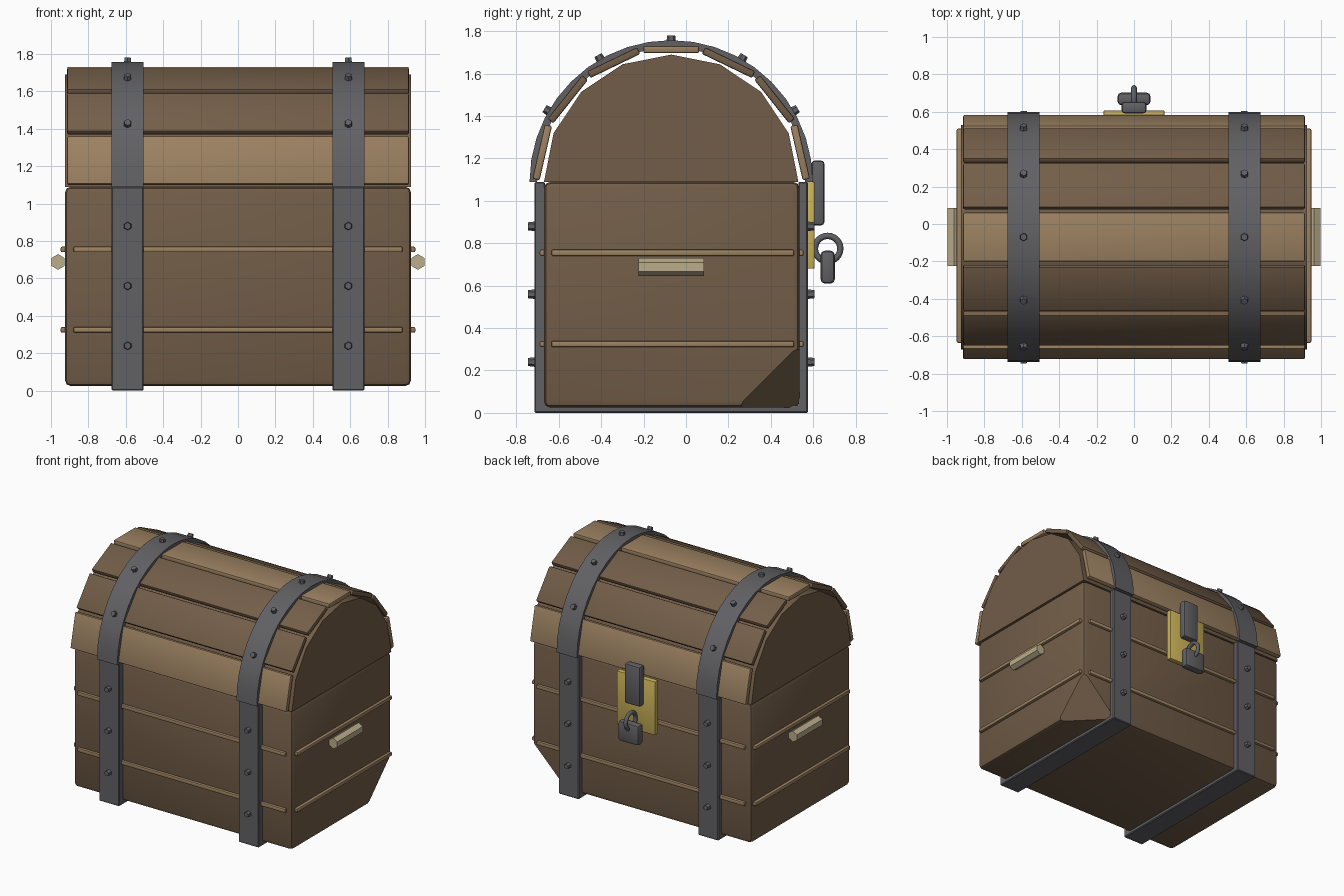
import bpy, bmesh, math
from mathutils import Vector, Matrix

if "Cube" in bpy.data.objects:
    bpy.data.objects.remove(bpy.data.objects["Cube"])

CY, TOP = -0.07, 1.09          # chest middle in y, height of the lid seam


def material(name, rgb):
    m = bpy.data.materials.new(name)
    m.diffuse_color = (*rgb, 1)
    m.use_nodes = True
    m.node_tree.nodes["Principled BSDF"].inputs["Base Color"].default_value = m.diffuse_color
    return m


DARK = material("dark_wood", (0.17, 0.11, 0.065))
LIGHT = material("light_wood", (0.33, 0.22, 0.12))
IRON = material("iron", (0.12, 0.12, 0.13))
BRASS = material("brass", (0.6, 0.45, 0.1))
GRIP = material("pale_grip", (0.5, 0.42, 0.26))


def finish(name, bm, mat):
    bmesh.ops.recalc_face_normals(bm, faces=bm.faces)
    me = bpy.data.meshes.new(name)
    bm.to_mesh(me)
    bm.free()
    ob = bpy.data.objects.new(name, me)
    bpy.context.collection.objects.link(ob)
    me.materials.append(mat)
    bpy.ops.object.select_all(action='DESELECT')
    ob.select_set(True)
    bpy.context.view_layer.objects.active = ob
    bpy.ops.object.shade_smooth_by_angle(angle=math.radians(35))
    return ob


def box_bm(lo, hi, bevel=0.0, rot=None):
    lo, hi = Vector(lo), Vector(hi)
    bm = bmesh.new()
    bmesh.ops.create_cube(bm, size=1, matrix=Matrix.Diagonal((*(hi - lo), 1)))
    if bevel:
        bmesh.ops.bevel(bm, geom=bm.edges[:], offset=bevel, segments=2,
                        profile=0.5, affect='EDGES')
    bm.transform(Matrix.Translation((lo + hi) / 2) @ (rot or Matrix()))
    return bm


def box(name, lo, hi, mat, bevel=0.0):
    return finish(name, box_bm(lo, hi, bevel), mat)


def extrude_x(name, profile, x0, x1, mat, bevel=0.0):
    """Closed (y, z) outline pushed along x."""
    bm = bmesh.new()
    face = bm.faces.new([bm.verts.new((x0, y, z)) for y, z in profile])
    new = bmesh.ops.extrude_face_region(bm, geom=[face])['geom']
    bmesh.ops.translate(bm, vec=(x1 - x0, 0, 0),
                        verts=[v for v in new if isinstance(v, bmesh.types.BMVert)])
    if bevel:
        bmesh.ops.bevel(bm, geom=bm.edges[:], offset=bevel, segments=1, affect='EDGES')
    return finish(name, bm, mat)


def arc(r, n):
    return [(CY + r * math.cos(math.pi * i / n), TOP + r * math.sin(math.pi * i / n))
            for i in range(n + 1)]


def rivet(x, y, z, direction):
    bm = bmesh.new()
    turn = Vector(direction).to_track_quat('Z', 'Y').to_matrix().to_4x4()
    bmesh.ops.create_cone(bm, cap_ends=True, segments=6, radius1=0.026, radius2=0.019,
                          depth=0.06, matrix=Matrix.Translation((x, y, z)) @ turn)
    finish("rivet", bm, IRON)


# Chest body with one broken bottom corner
bm = box_bm((-0.925, -0.67, 0.025), (0.925, 0.535, TOP), 0.03)
a, b, c = Vector((0.925, 0.535, 0.32)), Vector((0.925, 0.24, 0.025)), Vector((0.63, 0.535, 0.025))
n = (b - a).cross(c - a).normalized()
if n.dot(Vector((1, 1, -1))) < 0:
    n = -n
cut = bmesh.ops.bisect_plane(bm, geom=bm.verts[:] + bm.edges[:] + bm.faces[:],
                             plane_co=a, plane_no=n, clear_outer=True)
bmesh.ops.holes_fill(bm, edges=[e for e in bm.edges if e.is_boundary])
finish("chest_body", bm, DARK)

# Domed lid core
extrude_x("lid_core", arc(0.6, 8), -0.925, 0.925, DARK)

# Lid planks
for i in range(7):
    t = math.pi * (i + 0.5) / 7
    bm = box_bm((-0.913, -0.0175, -0.131), (0.913, 0.0175, 0.131), 0.008)
    bm.transform(Matrix.Translation((0, CY + 0.624 * math.cos(t), TOP + 0.624 * math.sin(t)))
                 @ Matrix.Rotation(t, 4, 'X'))
    finish("lid_plank", bm, LIGHT if i % 3 == 0 else DARK)

# Thin moulding bars on all four walls
for z in (0.325, 0.755):
    for y in (-0.675, 0.54):
        box("long_moulding", (-0.88, y - 0.015, z - 0.015), (0.88, y + 0.015, z + 0.015), LIGHT, 0.008)
    for s in (-1, 1):
        box("end_moulding", (s * 0.933 - 0.015, CY - 0.565, z - 0.015),
            (s * 0.933 + 0.015, CY + 0.58, z + 0.015), LIGHT, 0.008)

# Iron straps, rivets and end handles
for s in (-1, 1):
    x = s * 0.59
    u_shape = [(-0.715, TOP), (-0.715, 0), (0.575, 0), (0.575, TOP),
               (0.53, TOP), (0.53, 0.035), (-0.665, 0.035), (-0.665, TOP)]
    extrude_x("body_strap", u_shape, x - 0.086, x + 0.086, IRON, 0.006)
    extrude_x("lid_strap", arc(0.668, 20) + arc(0.632, 20)[::-1], x - 0.086, x + 0.086, IRON)
    for z in (0.24, 0.56, 0.88):
        rivet(x, -0.715, z, (0, -1, 0))
        rivet(x, 0.575, z, (0, 1, 0))
    for deg in range(30, 151, 30):
        c, sn = math.cos(math.radians(deg)), math.sin(math.radians(deg))
        rivet(x, CY + 0.66 * c, TOP + 0.66 * sn, (0, c, sn))
    hexagon = [(s * 0.962 + 0.04 * math.sin(k * math.pi / 3), 0.688 + 0.042 * math.cos(k * math.pi / 3))
               for k in range(6)]
    bm = bmesh.new()
    f = bm.faces.new([bm.verts.new((hx, -0.225, hz)) for hx, hz in hexagon])
    new = bmesh.ops.extrude_face_region(bm, geom=[f])['geom']
    bmesh.ops.translate(bm, vec=(0, 0.31, 0), verts=[v for v in new if isinstance(v, bmesh.types.BMVert)])
    finish("end_handle", bm, GRIP)

# Lock plate, hasp, padlock and shackle on the back
box("lock_plate", (-0.163, 0.565, 0.68), (0.163, 0.607, 1.09), BRASS, 0.006)
box("hasp", (-0.066, 0.592, 0.885), (0.066, 0.653, 1.19), IRON, 0.015)
box("padlock", (-0.088, 0.635, 0.61), (0.088, 0.702, 0.765), IRON, 0.02)
bpy.ops.mesh.primitive_torus_add(major_radius=0.06, minor_radius=0.015, major_segments=24,
                                 minor_segments=8, location=(0, 0.668, 0.775),
                                 rotation=(0, math.pi / 2, 0))
shackle = bpy.context.object
shackle.name = "shackle"
shackle.data.materials.append(IRON)
bpy.ops.object.shade_smooth_by_angle(angle=math.radians(60))
